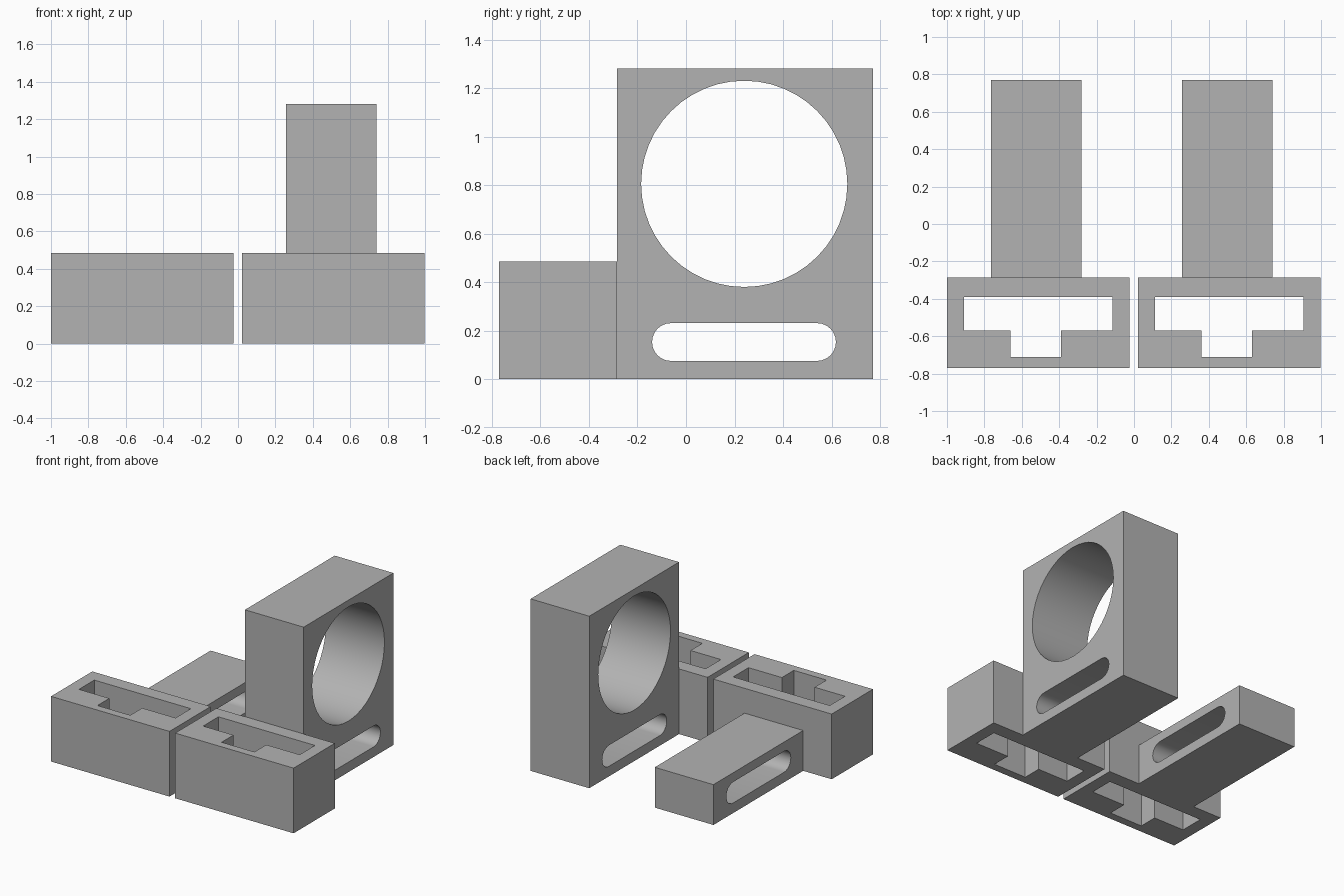
import bpy, bmesh
from math import cos, sin, pi
from mathutils import Matrix, Vector

cube = bpy.data.objects.get("Cube")
if cube:
    bpy.data.objects.remove(cube, do_unlink=True)

grey = bpy.data.materials.new("plain grey")
grey.use_nodes = True
colour = (0.45, 0.45, 0.45, 1)
grey.diffuse_color = colour
grey.node_tree.nodes["Principled BSDF"].inputs["Base Color"].default_value = colour


def rect(u0, u1, v0, v1):
    return [(u0, v0), (u1, v0), (u1, v1), (u0, v1)]


def arc(cu, cv, r, start, sweep, n):
    return [(cu + r * cos(start + sweep * i / n), cv + r * sin(start + sweep * i / n))
            for i in range(n + 1)]


def extruded(name, loops, depth, matrix):
    """Fill an outline with its holes and extrude it into a solid."""
    bm = bmesh.new()
    for loop in loops:
        verts = [bm.verts.new((u, v, 0)) for u, v in loop]
        for a, b in zip(verts, verts[1:] + verts[:1]):
            bm.edges.new((a, b))
    bmesh.ops.triangle_fill(bm, edges=bm.edges[:], use_beauty=True, normal=Vector((0, 0, 1)))
    top = bmesh.ops.extrude_face_region(bm, geom=bm.faces[:])["geom"]
    bmesh.ops.translate(bm, vec=(0, 0, depth),
                        verts=[g for g in top if isinstance(g, bmesh.types.BMVert)])
    bmesh.ops.transform(bm, matrix=matrix, verts=bm.verts[:])
    bmesh.ops.recalc_face_normals(bm, faces=bm.faces[:])
    mesh = bpy.data.meshes.new(name)
    bm.to_mesh(mesh)
    bm.free()
    mesh.materials.append(grey)
    obj = bpy.data.objects.new(name, mesh)
    bpy.context.collection.objects.link(obj)
    bpy.ops.object.select_all(action='DESELECT')
    obj.select_set(True)
    bpy.context.view_layer.objects.active = obj
    bpy.ops.object.shade_smooth_by_angle(angle=pi / 6)


# Profiles: the T-shaped pocket, the rounded slot and the big round bore
pocket = [(-0.91, -0.39), (-0.91, -0.57), (-0.66, -0.57), (-0.66, -0.71),
          (-0.39, -0.71), (-0.39, -0.57), (-0.115, -0.57), (-0.115, -0.39)]
block = rect(-1, -0.025, -0.77, -0.285)
slot = arc(0.54, 0.153, 0.078, -pi / 2, pi, 12) + arc(-0.062, 0.153, 0.078, pi / 2, pi, 12)
bore = arc(0.24, 0.805, 0.425, 0, 2 * pi, 48)[:-1]

# Maps profile (u, v, depth) to (y, z, x)
sideways = Matrix(((0, 0, 1, 0), (1, 0, 0, 0), (0, 1, 0, 0), (0, 0, 0, 1)))

for side, shift, height, holes in (("right", 0, 0.30, [slot]),
                                   ("left", 1.022, 1.28, [slot, bore])):
    # Front block with the pocket running right through
    extruded(side + "_front_block", [block, pocket], 0.485,
             Matrix.Translation((shift, 0, 0)))
    # Arm reaching back, pierced from side to side
    extruded(side + "_arm", [rect(-0.285, 0.77, 0, height)] + holes, 0.483,
             Matrix.Translation((shift - 0.765, 0, 0)) @ sideways)
